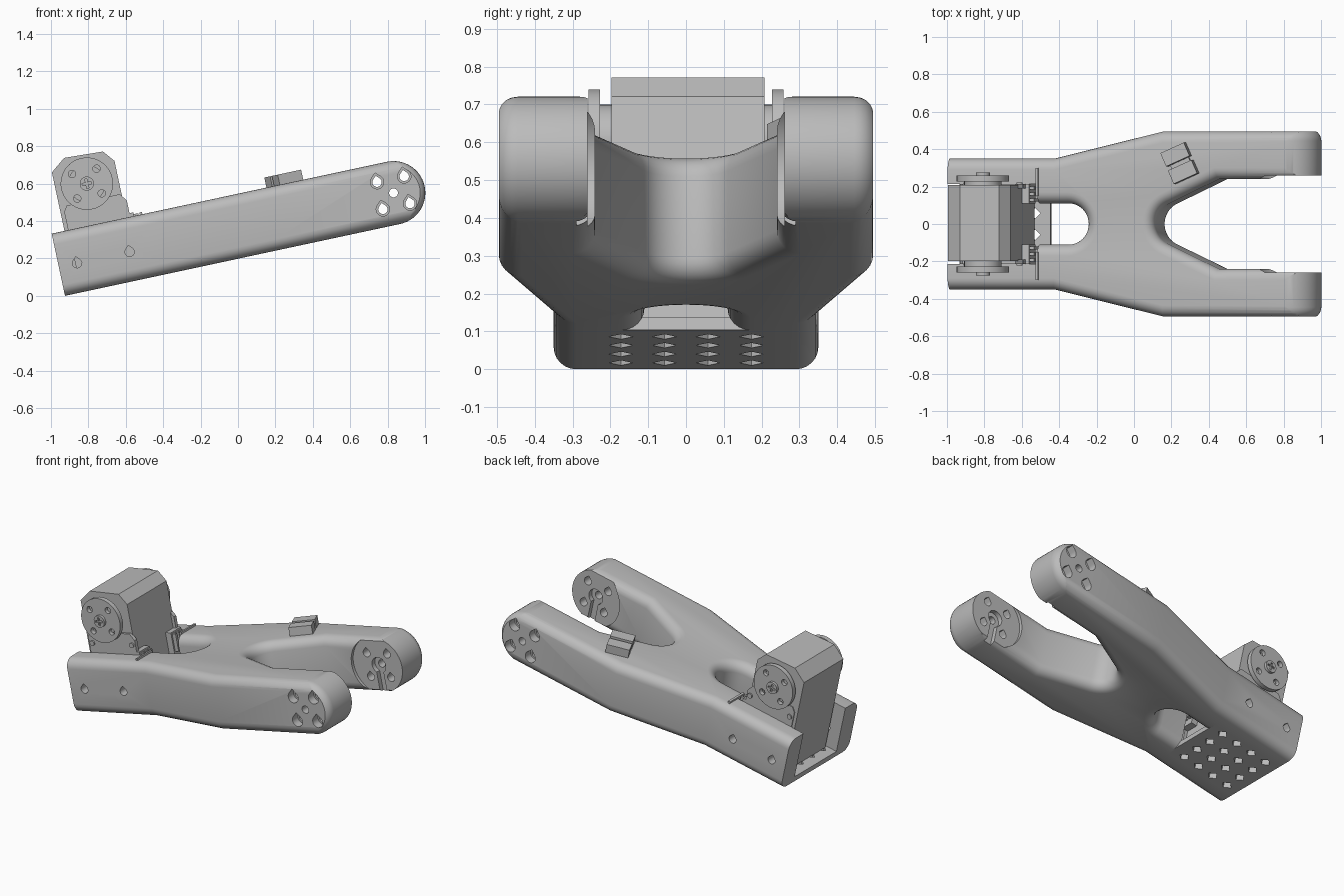
import bpy, bmesh, math
from mathutils import Matrix, Vector

cube = bpy.data.objects.get("Cube")
if cube:
    bpy.data.objects.remove(cube, do_unlink=True)

grey = bpy.data.materials.new("plain_grey")
grey.use_nodes = True
GREY = (0.5, 0.5, 0.5, 1)
grey.diffuse_color = GREY
for n in grey.node_tree.nodes:
    if n.type == 'BSDF_PRINCIPLED':
        n.inputs["Base Color"].default_value = GREY

# Parts are built level (x along the arm), then tilted into place
TILT = Matrix.Translation((-0.925, 0, 0)) @ Matrix.Rotation(-math.radians(12.1), 4, 'Y')
H = 0.34                  # arm thickness
END = (1.833, 0.17)       # centre of the rounded fork ends
HORN = (0.24, 0.562)      # motor axis
parts = []


def circle(c, r, n=32, start=0.0, sweep=360.0):
    full = sweep == 360.0
    steps = n if full else n + 1
    angs = [math.radians(start + sweep * i / n) for i in range(steps)]
    return [(c[0] + r * math.cos(a), c[1] + r * math.sin(a)) for a in angs]


def rect(a0, a1, b0, b1):
    return [(a0, b0), (a1, b0), (a1, b1), (a0, b1)]


def teardrop(c, r):
    return circle(c, r, 16, 135, 270) + [(c[0], c[1] + r * 1.41)]


def ring(c, r):
    return [circle(c, r, 4, 45)[i] for i in range(4)]


def prism(bm, pts, axis, lo, hi):
    """Extrude a profile: axis 'y' takes (x, z) points, axis 'z' takes (x, y)."""
    def place(p, h):
        return (p[0], h, p[1]) if axis == 'y' else (p[0], p[1], h)
    a = [bm.verts.new(place(p, lo)) for p in pts]
    b = [bm.verts.new(place(p, hi)) for p in pts]
    faces = [bm.faces.new(a), bm.faces.new(b)]
    for i in range(len(pts)):
        j = (i + 1) % len(pts)
        faces.append(bm.faces.new((a[i], a[j], b[j], b[i])))
    bmesh.ops.recalc_face_normals(bm, faces=faces)


def make(name, bm):
    bmesh.ops.recalc_face_normals(bm, faces=bm.faces[:])
    me = bpy.data.meshes.new(name)
    bm.to_mesh(me)
    bm.free()
    me.materials.append(grey)
    ob = bpy.data.objects.new(name, me)
    bpy.context.scene.collection.objects.link(ob)
    return ob


def solid(name, *prisms):
    bm = bmesh.new()
    for p in prisms:
        prism(bm, *p)
    ob = make(name, bm)
    parts.append(ob)
    return ob


def boolean(ob, cutter, op='DIFFERENCE'):
    mod = ob.modifiers.new("cut", 'BOOLEAN')
    mod.operation, mod.object, mod.solver = op, cutter, 'EXACT'
    dg = bpy.context.evaluated_depsgraph_get()
    me = bpy.data.meshes.new_from_object(ob.evaluated_get(dg))
    ob.modifiers.clear()
    ob.data = me
    bpy.data.objects.remove(cutter, do_unlink=True)


def cut(ob, *prisms):
    bm = bmesh.new()
    for p in prisms:
        prism(bm, *p)
    boolean(ob, make("cutter", bm))


def round_edges(bm, edges, r):
    bmesh.ops.bevel(bm, geom=edges, offset=r, offset_type='OFFSET', segments=6,
                    profile=0.5, affect='EDGES', clamp_overlap=False)


# Arm plan, half outline: wall, flare, fork leg, crotch, centre hole
outline = [(-0.1, 0.35), (0.574, 0.35), (1.168, 0.495), (2.1, 0.495), (2.1, 0.24), (1.47, 0.24)]
outline += circle((1.245, 0), 0.12, 10, 114, 66)
outline += circle((0.65, 0), 0.11, 10, 0, 90) + [(-0.1, 0.11)]
bm = bmesh.new()
prism(bm, outline, 'z', 0, H)
round_edges(bm, [e for e in bm.edges
                 if abs(e.verts[0].co.z - e.verts[1].co.z) < 1e-4
                 and max(abs(v.co.y) for v in e.verts) > 1e-4], 0.06)
bmesh.ops.delete(bm, geom=[f for f in bm.faces if all(abs(v.co.y) < 1e-4 for v in f.verts)],
                 context='FACES')
bmesh.ops.mirror(bm, geom=bm.verts[:] + bm.edges[:] + bm.faces[:],
                 matrix=Matrix.Identity(4), merge_dist=1e-4, axis='Y')
arm = make("forked_arm", bm)
parts.append(arm)

# Side profile with round ends trims the plan
side = [(0, -0.03), (1.5, -0.03)] + circle(END, 0.17, 24, -85, 170) + [(1.5, 0.37), (0, 0.37)]
bm = bmesh.new()
prism(bm, side, 'y', -0.505, 0.505)
round_edges(bm, [e for e in bm.edges if abs(e.verts[0].co.y - e.verts[1].co.y) < 1e-4], 0.06)
boolean(arm, make("cutter", bm), 'INTERSECT')

# Motor pocket and the flat recesses inside the fork
cut(arm, (rect(-0.2, 0.49, -0.215, 0.215), 'z', -0.1, 0.6),
    (circle(END, 0.185, 48), 'y', -0.26, 0.26))

# Bolt holes through the fork ends and pocket walls
bolts = ring(END, 0.105)
wall_bolts = [(0.1, 0.157), (0.387, 0.157)]
cut(arm, *[(teardrop(c, 0.025), 'y', -0.6, 0.6) for c in bolts + wall_bolts],
    (circle(END, 0.024, 16), 'y', -0.6, 0.6))
for s in (-1, 1):
    lo, hi = sorted((s * 0.44, s * 0.6))
    cut(arm, *[(teardrop(c, 0.036), 'y', lo, hi) for c in bolts])
    # Keyhole groove in each inner face
    lo, hi = sorted((s * 0.2, s * 0.29))
    key = circle(END, 0.05, 16, -60, 300)
    key += [(END[0] - 0.025, -0.1), (END[0] + 0.025, -0.1)]
    cut(arm, (key, 'y', lo, hi))

# Perforated pocket floor
floor = solid("pocket_floor", (rect(0, 0.496, -0.215, 0.215), 'z', 0, 0.035))
cut(floor, *[(circle((0.08 + 0.11 * i, -0.172 + 0.115 * j), 0.032, 4), 'z', -0.1, 0.1)
             for i in range(4) for j in range(4)])

# Motor block with chamfered top
solid("motor_body", ([(0.07, 0.035), (0.41, 0.035), (0.41, 0.65), (0.36, 0.712),
                      (0.15, 0.722), (0.07, 0.66)], 'y', -0.197, 0.208))

for s, tag in ((-1, "front"), (1, "back")):
    def span(a, b):
        return sorted((s * a, s * b))
    # Lower side cover and hub
    solid(tag + "_motor_cover",
          ([(0.09, 0.04), (0.43, 0.04), (0.43, 0.43), (0.4, 0.47), (0.11, 0.47), (0.09, 0.44)],
           'y', *span(0.19, 0.214)))
    solid(tag + "_motor_hub", (circle(HORN, 0.1), 'y', *span(0.19, 0.235)))
    # Round horn with bolt holes and a centre screw
    horn = solid(tag + "_motor_horn", (circle(HORN, 0.14, 48), 'y', *span(0.228, 0.258)))
    cut(horn, *[(circle(c, 0.02, 12), 'y', *span(0.2, 0.3)) for c in ring(HORN, 0.095)])
    screw = solid(tag + "_horn_screw", (circle(HORN, 0.038, 20), 'y', *span(0.25, 0.275)))
    u, w = HORN
    cut(screw, (rect(u - 0.025, u + 0.025, w - 0.006, w + 0.006), 'y', *span(0.265, 0.3)))
    cut(screw, (rect(u - 0.006, u + 0.006, w - 0.025, w + 0.025), 'y', *span(0.265, 0.3)))
    # Cover screws
    solid(tag + "_cover_screws", *[(circle((x, 0.4), 0.016, 12), 'y', *span(0.21, 0.222))
                                   for x in (0.115, 0.405)])
    # Toothed connector beside the motor, and the ridge on the wall top
    solid(tag + "_connector", (rect(0.41, 0.45, *span(0.11, 0.214)), 'z', 0.2, 0.36),
          *[(rect(0.45, 0.475, *span(y, y + 0.016)), 'z', 0.24, 0.35)
            for y in (0.12, 0.152, 0.184)])
    solid(tag + "_wall_ridge", (rect(0.482, 0.496, *span(0.15, 0.3)), 'z', 0.32, 0.352))

# Cable clip on the left fork leg
spin = Matrix.Rotation(math.radians(24), 2)


def turned(a0, a1, b0, b1):
    return [tuple(Vector((1.275, 0.325)) + spin @ Vector(p)) for p in rect(a0, a1, b0, b1)]


solid("cable_clip", (turned(-0.07, 0.07, 0.012, 0.09), 'z', 0.32, 0.395),
      (turned(-0.07, 0.07, -0.09, -0.012), 'z', 0.32, 0.395),
      (turned(-0.055, 0.055, -0.011, 0.011), 'z', 0.32, 0.36))

# Tilt everything and shade
bpy.ops.object.select_all(action='DESELECT')
for ob in parts:
    ob.data.transform(TILT)
    ob.select_set(True)
bpy.context.view_layer.objects.active = arm
bpy.ops.object.shade_smooth_by_angle(angle=math.radians(32))
